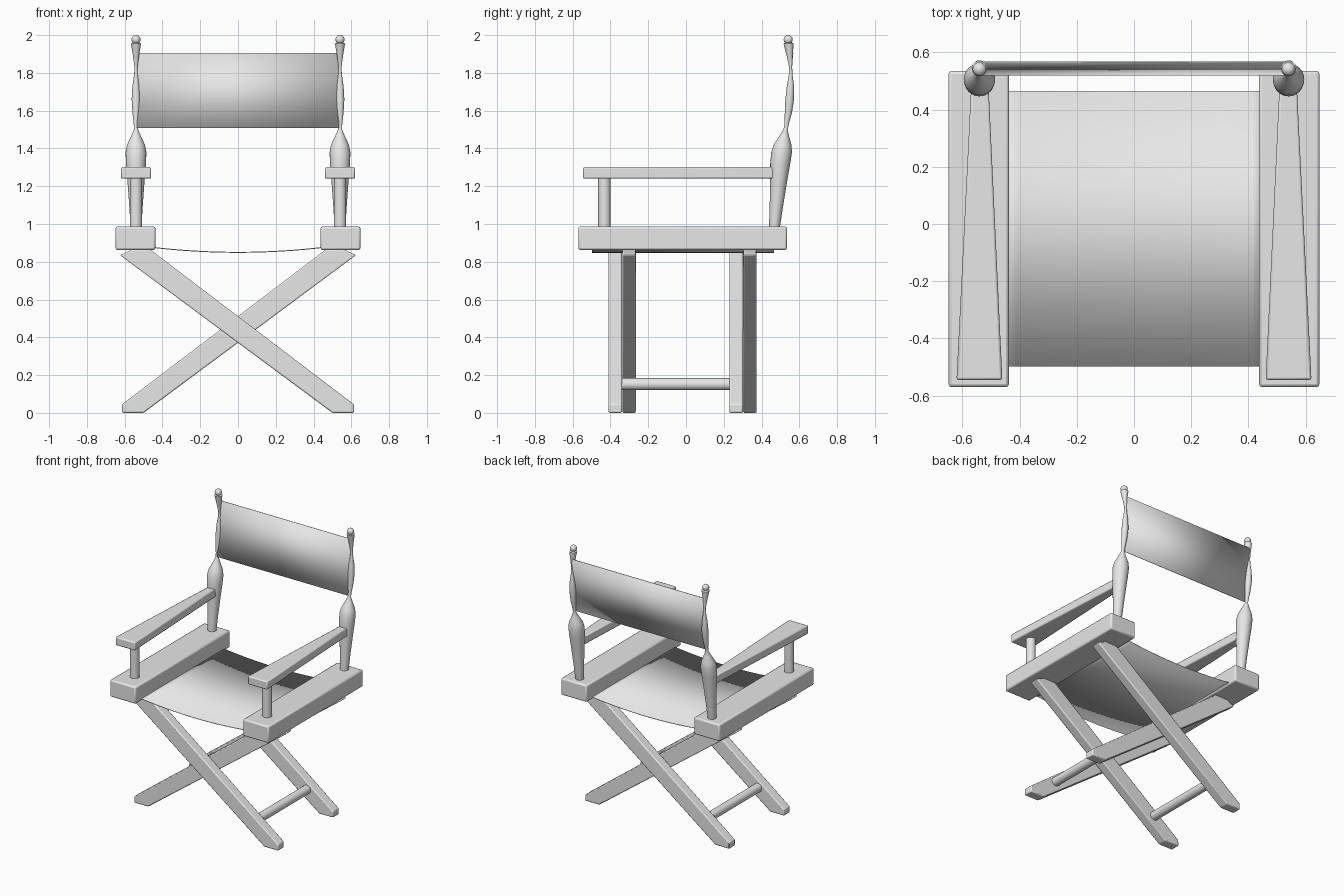
import bpy, bmesh, math
from mathutils import Vector

if "Cube" in bpy.data.objects:
    bpy.data.objects.remove(bpy.data.objects["Cube"])

GREY = bpy.data.materials.new("light_grey")
GREY.diffuse_color = (0.8, 0.8, 0.8, 1)
GREY.use_nodes = True
GREY.node_tree.nodes["Principled BSDF"].inputs["Base Color"].default_value = GREY.diffuse_color


def finish(bm, name, bevel=0.0, smooth=True):
    """Turn a bmesh into a named object with optional rounded edges."""
    bmesh.ops.recalc_face_normals(bm, faces=bm.faces)
    mesh = bpy.data.meshes.new(name)
    bm.to_mesh(mesh)
    bm.free()
    ob = bpy.data.objects.new(name, mesh)
    bpy.context.collection.objects.link(ob)
    mesh.materials.append(GREY)
    if bevel:
        mod = ob.modifiers.new("rounded_edges", 'BEVEL')
        mod.width = bevel
        mod.segments = 2
    if smooth:
        bpy.ops.object.select_all(action='DESELECT')
        ob.select_set(True)
        bpy.context.view_layer.objects.active = ob
        bpy.ops.object.shade_smooth_by_angle(angle=math.radians(35))
    return ob


def prism(name, outline, offset, bevel):
    """Extrude a closed outline of 3D points by an offset."""
    bm = bmesh.new()
    face = bm.faces.new([bm.verts.new(p) for p in outline])
    new = bmesh.ops.extrude_face_region(bm, geom=[face])["geom"]
    verts = [g for g in new if isinstance(g, bmesh.types.BMVert)]
    bmesh.ops.translate(bm, verts=verts, vec=Vector(offset))
    return finish(bm, name, bevel)


def turned(name, rings, axis='Z', sides=24):
    """Turned part: each ring is (centre, radius), stacked along an axis."""
    bm = bmesh.new()
    loops = []
    for (x, y, z), r in rings:
        loop = []
        for i in range(sides):
            a = 2 * math.pi * i / sides
            u, v = r * math.cos(a), r * math.sin(a)
            loop.append(bm.verts.new((x + u, y + v, z) if axis == 'Z' else (x + u, y, z + v)))
        loops.append(loop)
    for lo, hi in zip(loops, loops[1:]):
        for i in range(sides):
            j = (i + 1) % sides
            bm.faces.new((lo[i], lo[j], hi[j], hi[i]))
    bm.faces.new(loops[0])
    bm.faces.new(loops[-1])
    return finish(bm, name)


def cloth(name, rows, thickness=0.005):
    """Thin sheet lofted through rows of points."""
    bm = bmesh.new()
    grid = [[bm.verts.new(p) for p in row] for row in rows]
    for a, b in zip(grid, grid[1:]):
        for i in range(len(a) - 1):
            bm.faces.new((a[i], a[i + 1], b[i + 1], b[i]))
    ob = finish(bm, name)
    mod = ob.modifiers.new("thickness", 'SOLIDIFY')
    mod.thickness = thickness
    mod.offset = 0
    return ob


# Back post profile: height, y of the centre line, radius
POST = [(0.97, 0.467, 0.028), (1.10, 0.479, 0.036), (1.24, 0.492, 0.046),
        (1.32, 0.499, 0.053), (1.38, 0.506, 0.055), (1.42, 0.511, 0.047),
        (1.46, 0.519, 0.028), (1.50, 0.527, 0.011), (1.53, 0.533, 0.012),
        (1.59, 0.542, 0.019), (1.66, 0.549, 0.023), (1.73, 0.553, 0.019),
        (1.79, 0.554, 0.010), (1.83, 0.554, 0.008), (1.89, 0.549, 0.016),
        (1.955, 0.543, 0.027), (1.962, 0.542, 0.015)]

for s, side in ((-1, "left"), (1, "right")):
    # Seat side rail
    prism(side + "_seat_rail",
          [(s * 0.437, -0.57, 0.862), (s * 0.648, -0.57, 0.862),
           (s * 0.648, 0.535, 0.862), (s * 0.437, 0.535, 0.862)],
          (0, 0, 0.125), 0.011)
    # Tapered armrest
    prism(side + "_armrest",
          [(s * 0.46, -0.545, 1.24), (s * 0.62, -0.545, 1.24),
           (s * 0.569, 0.478, 1.24), (s * 0.508, 0.478, 1.24)],
          (0, 0, 0.062), 0.008)
    # Front arm support
    turned(side + "_arm_support",
           [((s * 0.54, -0.432, 0.97), 0.033), ((s * 0.54, -0.432, 1.25), 0.033)])
    # Turned back post and its ball finial
    turned(side + "_back_post", [((s * 0.54, y, z), r) for z, y, r in POST])
    bm = bmesh.new()
    bmesh.ops.create_uvsphere(bm, u_segments=20, v_segments=12, radius=0.024)
    bmesh.ops.translate(bm, verts=bm.verts, vec=(s * 0.54, 0.541, 1.976))
    finish(bm, side + "_finial")

# Crossed legs: each leg outline runs from the top of one side to the other foot
LEG = [(-0.625, 0.835), (-0.56, 0.865), (-0.465, 0.865),
       (0.614, 0.045), (0.614, 0.0), (0.50, 0.0)]
for s, y0, name in ((1, -0.41, "front_leg_outer"), (1, 0.23, "back_leg_inner"),
                    (-1, -0.337, "front_leg_inner"), (-1, 0.303, "back_leg_outer")):
    prism(name, [(s * x, y0, z) for x, z in LEG], (0, 0.071, 0), 0.007)

# Round stretchers joining the parallel legs near the feet
for s, y0, y1, name in ((1, -0.35, 0.24, "right_stretcher"), (-1, -0.28, 0.31, "left_stretcher")):
    turned(name, [((s * 0.40, y0, 0.152), 0.032), ((s * 0.40, y1, 0.152), 0.032)], axis='Y')

# Sagging canvas seat
xs = [-0.45 + 0.9 * i / 24 for i in range(25)]
cloth("canvas_seat", [[(x, y, 0.85 + 0.025 * (x / 0.44) ** 2) for x in xs]
                      for y in (-0.498, 0.465)])

# Leaning canvas back
cloth("canvas_back", [[(x, y, z) for x in (-0.535, 0.535)]
                      for z, y in ((1.508, 0.521), (1.906, 0.566))])
